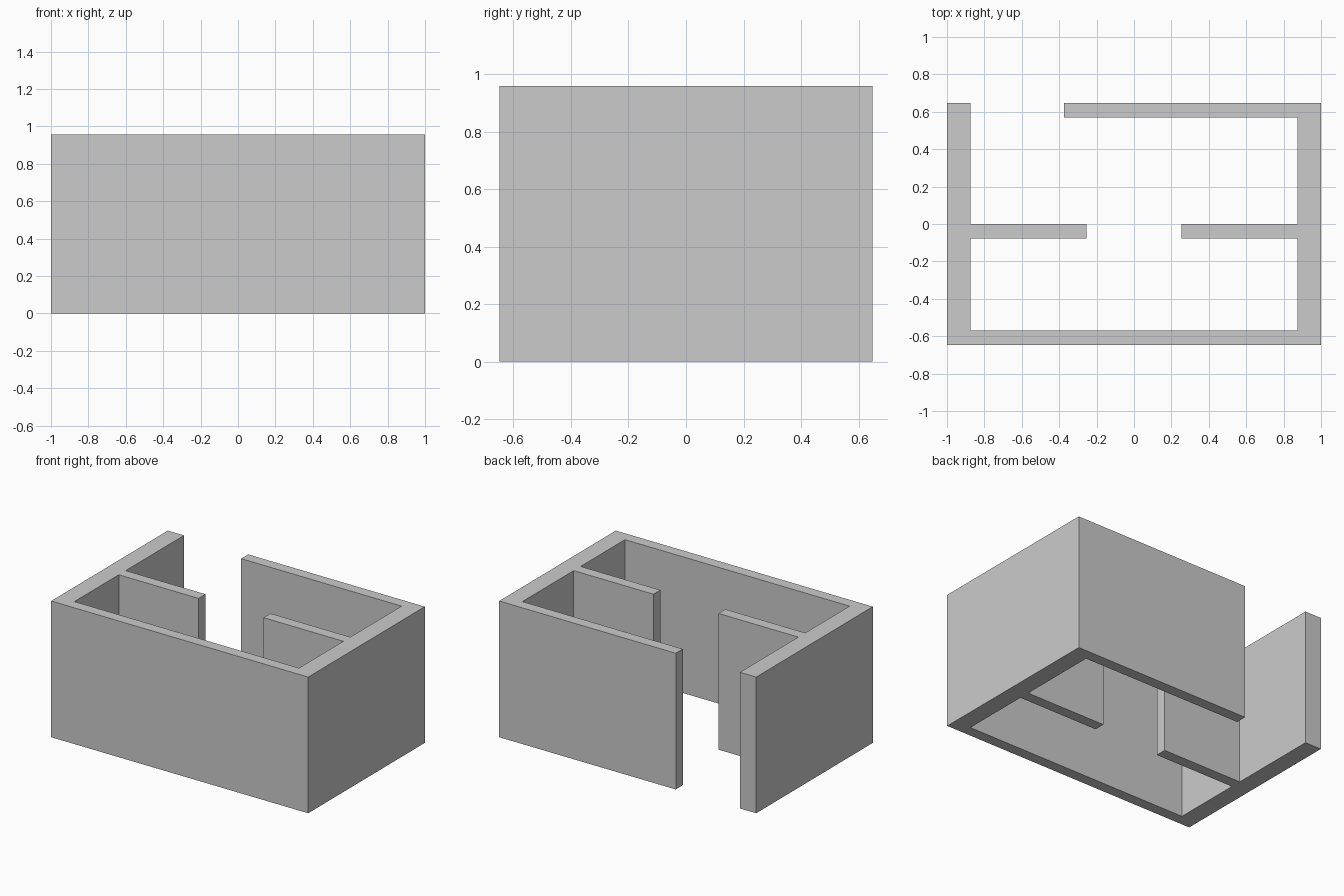
import bpy
import bmesh

if "Cube" in bpy.data.objects:
    bpy.data.objects.remove(bpy.data.objects["Cube"])

HEIGHT = 0.958
X, Y = 1.0, 0.648            # outer half sizes
XI, YI = 0.874, 0.57         # inner faces of side and front/back walls
DOOR = 0.253                 # half width of the gap in the partition
P0, P1 = -0.077, 0.0         # partition front and back faces
BACK_START = -0.374          # free end of the back wall

# Floor plan of the walls, counter-clockwise from the front left corner
plan = [
    (-X, -Y), (X, -Y), (X, Y), (BACK_START, Y), (BACK_START, YI), (XI, YI),
    # right partition
    (XI, P1), (DOOR, P1), (DOOR, P0), (XI, P0),
    # front room
    (XI, -YI), (-XI, -YI),
    # left partition
    (-XI, P0), (-DOOR, P0), (-DOOR, P1), (-XI, P1),
    # free end of the left wall
    (-XI, Y), (-X, Y),
]


def extrude_plan(name, points, height):
    bm = bmesh.new()
    face = bm.faces.new([bm.verts.new((x, y, 0)) for x, y in points])
    result = bmesh.ops.extrude_face_region(bm, geom=[face], use_keep_orig=True)
    top = [v for v in result["geom"] if isinstance(v, bmesh.types.BMVert)]
    bmesh.ops.translate(bm, verts=top, vec=(0, 0, height))
    bmesh.ops.recalc_face_normals(bm, faces=bm.faces)
    mesh = bpy.data.meshes.new(name)
    bm.to_mesh(mesh)
    bm.free()
    obj = bpy.data.objects.new(name, mesh)
    bpy.context.collection.objects.link(obj)
    return obj


# Outer walls with the partitions and door gaps
extrude_plan("room_walls", plan, HEIGHT)
